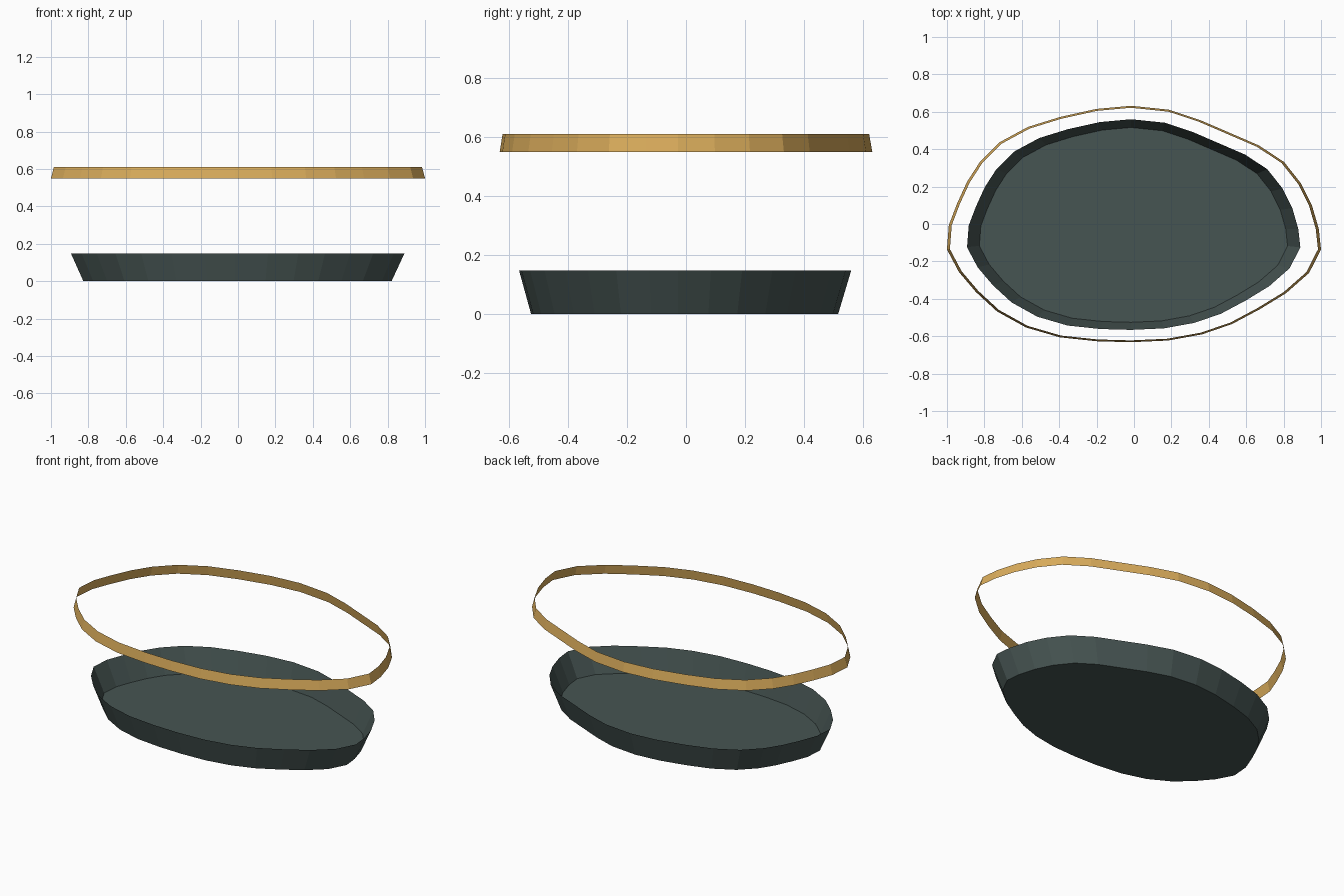
import bpy, bmesh

if "Cube" in bpy.data.objects:
    bpy.data.objects.remove(bpy.data.objects["Cube"])

# Irregular 32-sided oval, clockwise from the back
OVAL = [(-.016, .632), (.187, .611), (.353, .556), (.513, .487), (.668, .420), (.802, .332),
        (.893, .217), (.952, .098), (.988, -.027), (1.0, -.137), (.936, -.262), (.813, -.37),
        (.674, -.455), (.524, -.535), (.364, -.59), (.182, -.623), (-.016, -.632), (-.198, -.627),
        (-.396, -.606), (-.578, -.553), (-.733, -.467), (-.845, -.364), (-.936, -.257),
        (-1.0, -.136), (-.99, -.006), (-.947, .107), (-.893, .225), (-.824, .332),
        (-.717, .438), (-.567, .519), (-.396, .572), (-.203, .615)]
CX, CY = -0.016, -0.027


def oval_band(name, lower, upper, color, floor=False, inward=False):
    """Open band between two scaled ovals; lower and upper are (scale, z)."""
    bm = bmesh.new()
    low, top = [[bm.verts.new((CX + (x - CX) * s, CY + (y - CY) * s, z)) for x, y in OVAL]
                for s, z in (lower, upper)]
    n = len(OVAL)
    for i in range(n):
        j = (i + 1) % n
        quad = [low[i], top[i], top[j], low[j]]
        bm.faces.new(quad[::-1] if inward else quad)
    if floor:
        bm.faces.new(low[::-1])
    mesh = bpy.data.meshes.new(name)
    bm.to_mesh(mesh)
    bm.free()
    obj = bpy.data.objects.new(name, mesh)
    bpy.context.collection.objects.link(obj)
    mat = bpy.data.materials.new(name + "_material")
    mat.diffuse_color = color
    mat.use_nodes = True
    mat.node_tree.nodes["Principled BSDF"].inputs["Base Color"].default_value = mat.diffuse_color
    mesh.materials.append(mat)


# Shallow flared tray with a flat floor
oval_band("tray", (0.824, 0.0), (0.891, 0.147), (0.061, 0.089, 0.084, 1), floor=True, inward=True)

# Thin hoop hovering above the tray
oval_band("hoop", (1.0, 0.55), (0.984, 0.61), (0.71, 0.42, 0.107, 1))
